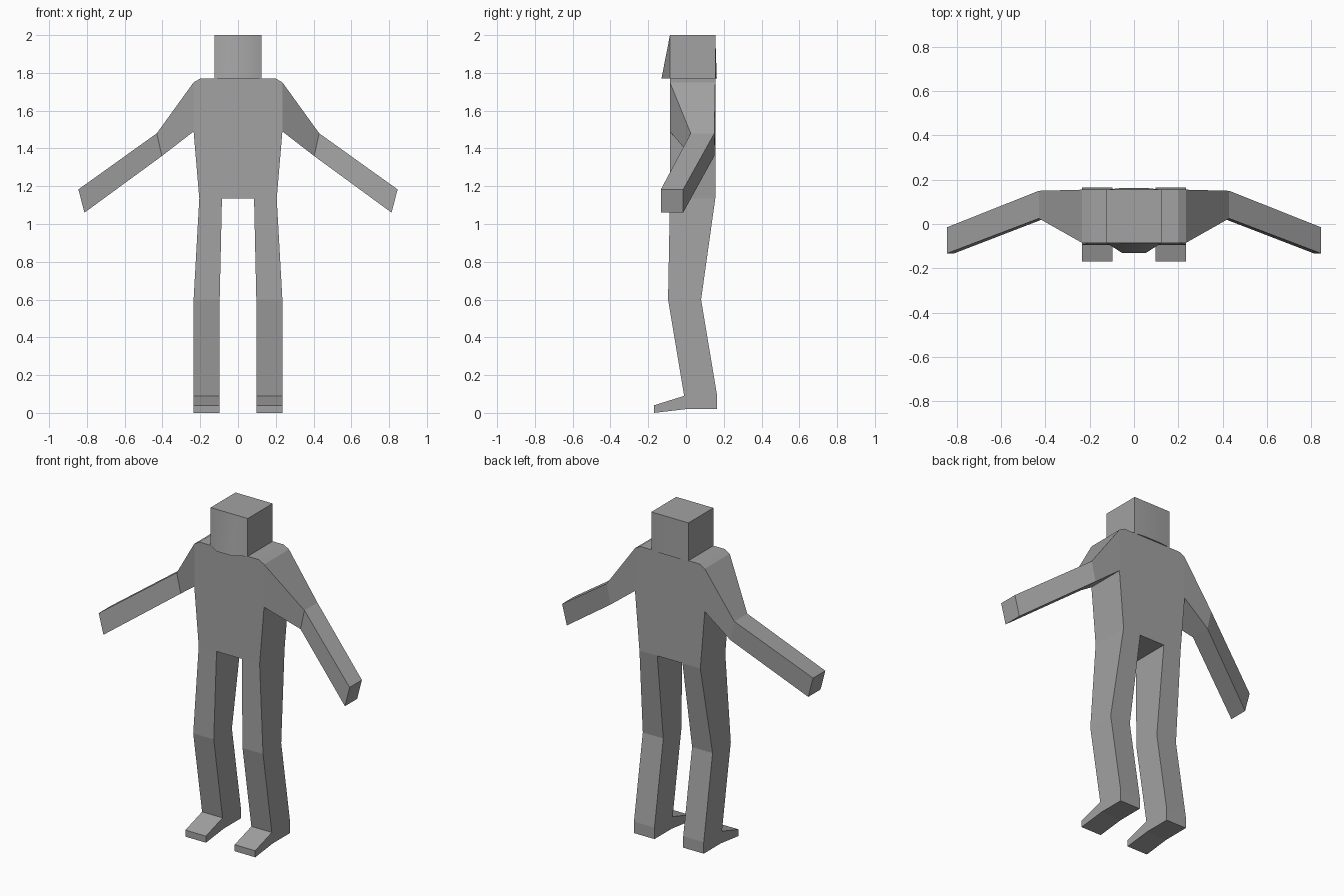
import bpy
import bmesh
import math

if "Cube" in bpy.data.objects:
    bpy.data.objects.remove(bpy.data.objects["Cube"], do_unlink=True)

grey = bpy.data.materials.new("matte_grey")
grey.use_nodes = True
COLOUR = (0.36, 0.36, 0.36, 1)
grey.diffuse_color = COLOUR
grey.node_tree.nodes["Principled BSDF"].inputs["Base Color"].default_value = COLOUR

FRONT, BACK = -0.085, 0.155


def loft(name, rings, cap_start=False, cap_end=True, skip=(), smooth=False):
    """Skin closed rings of points; skip lists side strips left open for a joint."""
    bm = bmesh.new()
    loops = [[bm.verts.new(p) for p in ring] for ring in rings]
    for a, b in zip(loops, loops[1:]):
        n = len(a)
        for i in range(n):
            if i not in skip:
                j = (i + 1) % n
                bm.faces.new((a[i], a[j], b[j], b[i]))
    if cap_start:
        bm.faces.new(loops[0][::-1])
    if cap_end:
        bm.faces.new(loops[-1])
    bmesh.ops.recalc_face_normals(bm, faces=bm.faces)
    # open tubes: make sure the end cap points away from the start
    if cap_end and not cap_start:
        bm.faces.ensure_lookup_table()
        cap = bm.faces[-1]
        start = sum((v.co for v in loops[0]), cap.normal * 0) / len(loops[0])
        if cap.normal.dot(cap.calc_center_median() - start) < 0:
            bmesh.ops.reverse_faces(bm, faces=bm.faces)
    mesh = bpy.data.meshes.new(name)
    bm.to_mesh(mesh)
    bm.free()
    mesh.materials.append(grey)
    obj = bpy.data.objects.new(name, mesh)
    bpy.context.collection.objects.link(obj)
    if smooth:
        bpy.ops.object.select_all(action="DESELECT")
        obj.select_set(True)
        bpy.context.view_layer.objects.active = obj
        bpy.ops.object.shade_smooth_by_angle(angle=math.radians(40))
    return obj


# Torso: front outline pushed through to the back, open at arms and legs
half = [(0.20, 1.77), (0.235, 1.75), (0.235, 1.49), (0.205, 1.135), (0.085, 1.135)]
outline = half + [(-x, z) for x, z in reversed(half)]
loft("torso", [[(x, y, z) for x, z in outline] for y in (FRONT, BACK)],
     cap_start=True, skip=(1, 3, 5, 7))

# Head: box whose lower front flares into a chin, with a faint bulge behind
head_x = [-0.125, -0.055, 0.055, 0.125]
chin_y = [FRONT, -0.13, -0.13, FRONT]
nape_y = [BACK, 0.163, 0.163, BACK]
lower = [(x, y, 1.77) for x, y in zip(head_x, chin_y)]
lower += [(x, y, 1.77) for x, y in zip(head_x[::-1], nape_y)]
upper = [(x, FRONT, 2) for x in head_x] + [(x, BACK, 2) for x in head_x[::-1]]
loft("head", [lower, upper], cap_start=True, smooth=True)


def arm_ring(top, bottom, front, back):
    """Four-sided cross-section from its top and bottom (x, z) and depth."""
    (xt, zt), (xb, zb) = top, bottom
    return [(xt, front, zt), (xt, back, zt), (xb, back, zb), (xb, front, zb)]


# Shoulder, elbow, hand
arm = [arm_ring((0.235, 1.75), (0.235, 1.49), FRONT, BACK),
       arm_ring((0.43, 1.48), (0.403, 1.36), 0.025, 0.15),
       arm_ring((0.845, 1.183), (0.813, 1.06), -0.133, -0.015)]


def leg_ring(inner, outer, front, back):
    """Four-sided cross-section from its front and back (y, z)."""
    return [(inner, *front), (outer, *front), (outer, *back), (inner, *back)]


# Hip, knee, ankle, sole bend, toe
leg = [leg_ring(0.085, 0.205, (FRONT, 1.135), (BACK, 1.135)),
       leg_ring(0.097, 0.235, (-0.095, 0.6), (0.08, 0.6)),
       leg_ring(0.097, 0.235, (-0.01, 0.09), (0.165, 0.09)),
       leg_ring(0.097, 0.235, (-0.01, 0.09), (0.165, 0.02)),
       leg_ring(0.097, 0.235, (-0.01, 0.09), (0.0, 0.02)),
       leg_ring(0.097, 0.235, (-0.17, 0.04), (-0.17, 0.0))]

for side, s in (("left", 1), ("right", -1)):
    for part, rings in (("arm", arm), ("leg", leg)):
        obj = loft(f"{side}_{part}", [[(s * x, y, z) for x, y, z in r] for r in rings])
        # Weld the repeated ankle points
        bm = bmesh.new()
        bm.from_mesh(obj.data)
        bmesh.ops.remove_doubles(bm, verts=bm.verts, dist=0.0005)
        bm.to_mesh(obj.data)
        bm.free()
